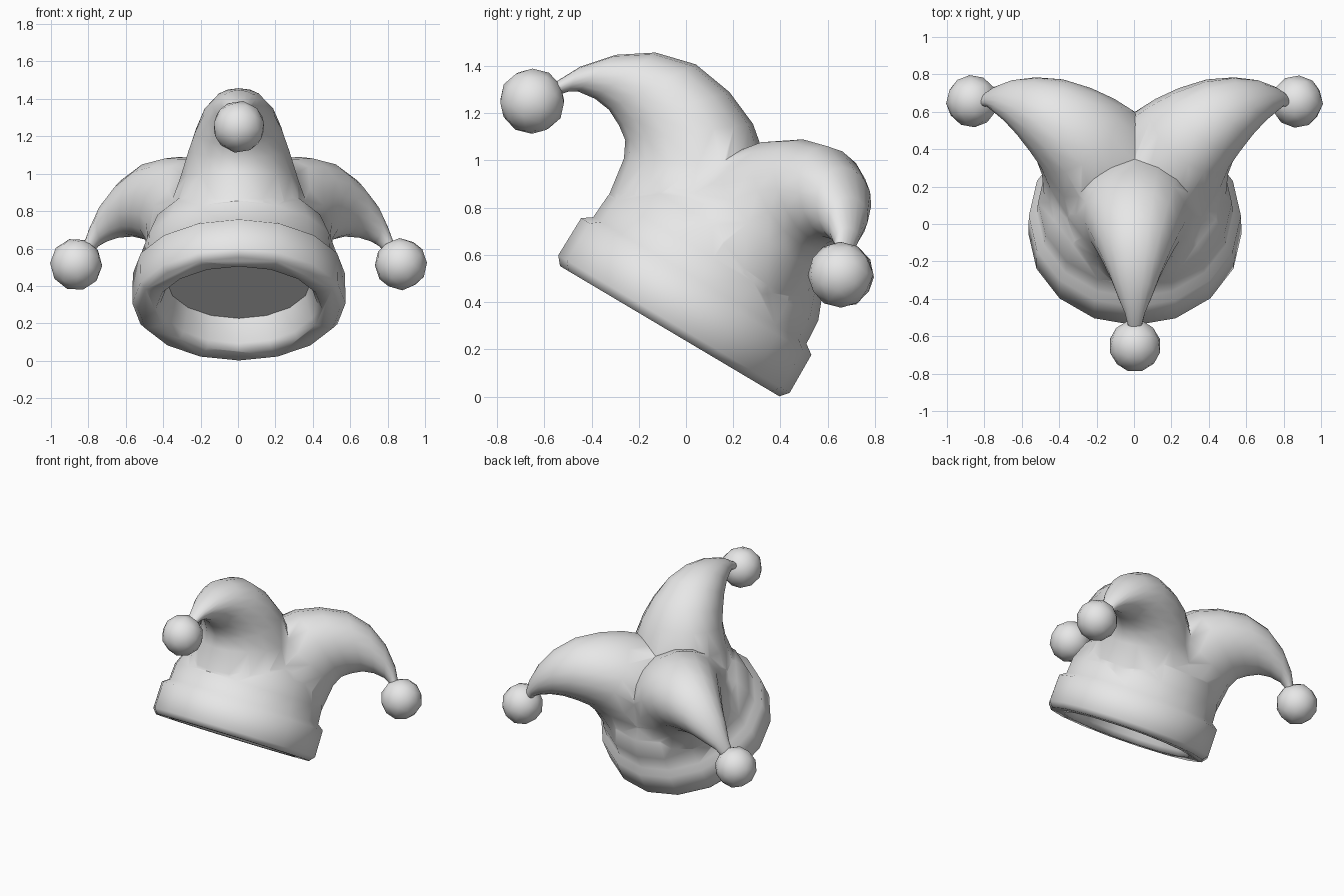
import bpy, bmesh, math
from mathutils import Matrix, Vector

cube = bpy.data.objects.get("Cube")
if cube:
    bpy.data.objects.remove(cube)

grey = bpy.data.materials.new("light grey felt")
grey.use_nodes = True
grey.diffuse_color = (0.8, 0.8, 0.8, 1)
grey.node_tree.nodes["Principled BSDF"].inputs["Base Color"].default_value = (0.8, 0.8, 0.8, 1)

SIDES = 16
# The whole hat leans back about the x axis
TILT = Matrix.Translation((0.005, -0.069, 0.277)) @ Matrix.Rotation(math.radians(-30.7), 4, 'X')


def make(name, bm, matrix=Matrix.Identity(4)):
    bmesh.ops.recalc_face_normals(bm, faces=bm.faces)
    mesh = bpy.data.meshes.new(name)
    bm.to_mesh(mesh)
    bm.free()
    mesh.transform(matrix)
    mesh.materials.append(grey)
    obj = bpy.data.objects.new(name, mesh)
    bpy.context.collection.objects.link(obj)
    return obj


def loft(rings):
    """Closed skin through equal rings of points."""
    bm = bmesh.new()
    loops = [[bm.verts.new(p) for p in ring] for ring in rings]
    for a, b in zip(loops, loops[1:]):
        for i in range(len(a)):
            j = (i + 1) % len(a)
            bm.faces.new((a[i], a[j], b[j], b[i]))
    bm.faces.new(loops[0][::-1])
    bm.faces.new(loops[-1])
    return bm


def circle(r, h):
    angles = [math.tau * i / SIDES for i in range(SIDES)]
    return [(r * math.sin(a), -r * math.cos(a), h) for a in angles]


def oval(upper, lower, w):
    """Egg-shaped ring between two outline points, half width w, narrower below."""
    u, l = (Vector((0, -p[0], p[1])) for p in (upper, lower))
    mid, half = (u + l) / 2, (u - l) / 2
    angles = [math.tau * i / SIDES for i in range(SIDES)]
    return [mid + half * math.cos(a) + Vector((w * math.sin(a) * (1 + 0.12 * math.cos(a)), 0, 0))
            for a in angles]


def combine(target, other, operation):
    mod = target.modifiers.new(operation, 'BOOLEAN')
    mod.operation, mod.solver, mod.object = operation, 'EXACT', other
    bpy.context.view_layer.update()
    graph = bpy.context.evaluated_depsgraph_get()
    mesh = bpy.data.meshes.new_from_object(target.evaluated_get(graph))
    target.modifiers.clear()
    target.data = mesh
    bpy.data.objects.remove(other)


# Band and crown, as (radius, height)
crown = [(0.54, 0), (0.57, 0.035), (0.567, 0.22), (0.525, 0.25), (0.518, 0.36),
         (0.47, 0.48), (0.38, 0.58), (0.2, 0.69), (0.03, 0.74)]
hat = make("hat", loft([circle(*p) for p in crown]))

# Curling horns, as (upper point, lower point, half width)
horn = [((-0.14, 0.2), (0.49, 0.2), 0.37), ((-0.15, 0.64), (0.518, 0.38), 0.375),
        ((-0.03, 0.79), (0.54, 0.53), 0.315), ((0.145, 0.935), (0.575, 0.6), 0.27),
        ((0.3, 1.0), (0.63, 0.64), 0.235), ((0.482, 1.028), (0.7, 0.675), 0.19),
        ((0.654, 0.984), (0.775, 0.685), 0.14), ((0.795, 0.889), (0.85, 0.675), 0.095),
        ((0.898, 0.769), (0.885, 0.655), 0.055), ((0.955, 0.66), (0.92, 0.615), 0.035),
        ((0.985, 0.59), (0.955, 0.58), 0.03)]
# Each horn as side: (turn, bell reach, bell height)
turns = {"front": (0, 0.998, 0.54), "left": (120, 1.0, 0.575), "right": (240, 1.005, 0.575)}
for side, (angle, reach, height) in turns.items():
    turn = Matrix.Rotation(math.radians(angle), 4, 'Z')
    combine(hat, make(side + "_horn", loft([oval(*s) for s in horn]), turn), 'UNION')

    # Round bell on the tip
    bm = bmesh.new()
    bmesh.ops.create_icosphere(bm, subdivisions=2, radius=0.14)
    make(side + "_bell", bm, TILT @ turn @ Matrix.Translation((0, -reach, height)))

# Shallow recess for the head, with a softened lip
hollow = [(0.445, -0.1), (0.445, 0), (0.42, 0.035), (0.385, 0.17)]
combine(hat, make("hollow", loft([circle(*p) for p in hollow])), 'DIFFERENCE')
hat.data.transform(TILT)

# Smooth shading with sharp creases
for obj in bpy.context.scene.objects:
    obj.select_set(obj.type == 'MESH')
bpy.context.view_layer.objects.active = hat
bpy.ops.object.shade_smooth_by_angle(angle=math.radians(66))
